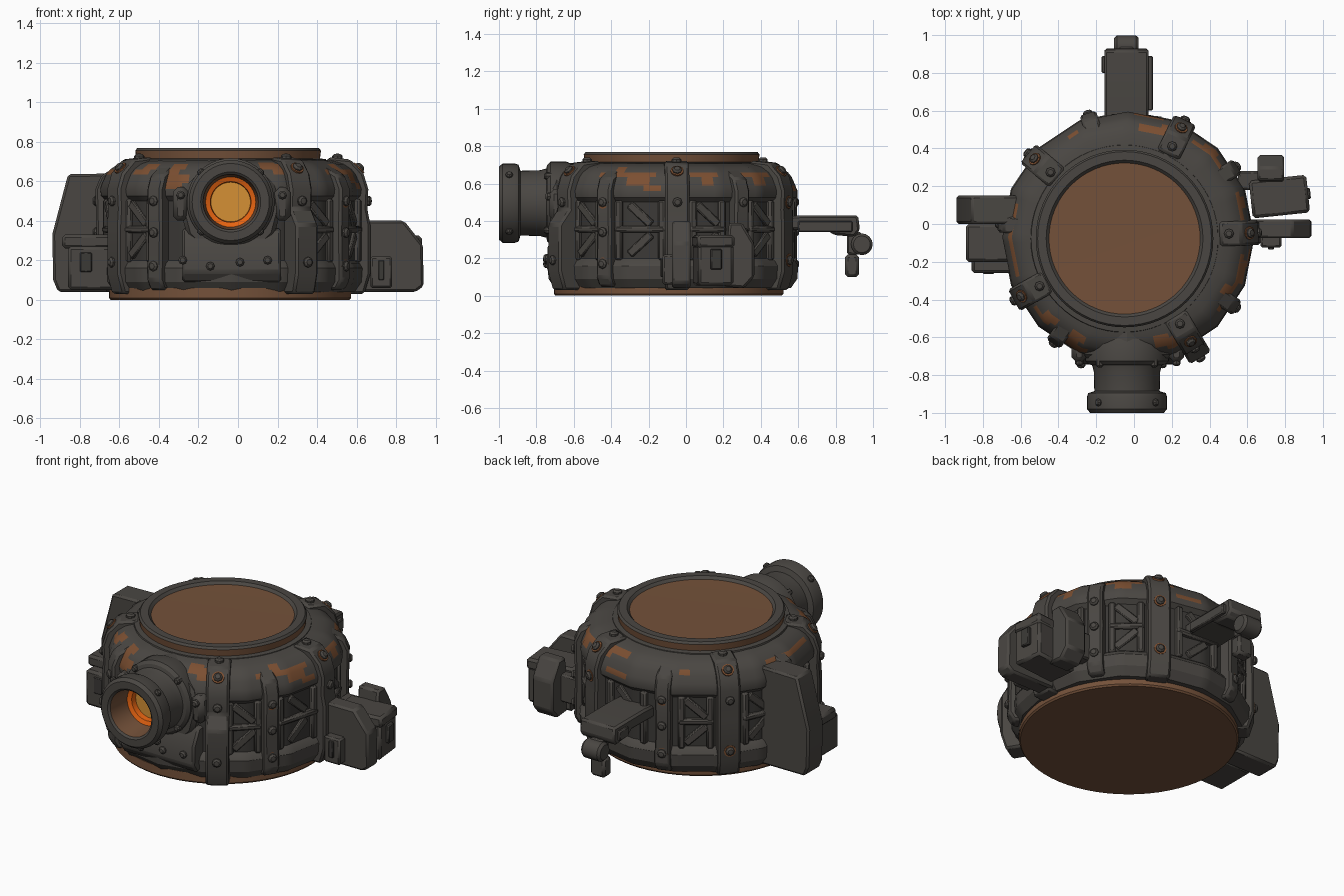
import bpy, bmesh, math
from math import cos, sin, pi, radians
from mathutils import Vector, Matrix

if "Cube" in bpy.data.objects:
    bpy.data.objects.remove(bpy.data.objects["Cube"])
CENTRE = Vector((-0.032, -0.07, 0))
made = []


def material(name, rgb):
    m = bpy.data.materials.new(name)
    m.use_nodes = True
    m.diffuse_color = (*rgb, 1)
    m.node_tree.nodes["Principled BSDF"].inputs["Base Color"].default_value = (*rgb, 1)
    return m


IRON = material("dark iron", (0.068, 0.062, 0.055))
SHADE = material("darker iron", (0.044, 0.041, 0.037))
RUST = material("rust brown", (0.175, 0.083, 0.042))
EDGE = material("bright rust", (0.2, 0.078, 0.031))
ORANGE = material("glow orange", (0.85, 0.135, 0.006))
AMBER = material("glow amber", (0.66, 0.28, 0.035))


def finish(name, bm, mats, matrix, bevel=0):
    bmesh.ops.remove_doubles(bm, verts=bm.verts, dist=1e-5)
    bmesh.ops.recalc_face_normals(bm, faces=bm.faces)
    me = bpy.data.meshes.new(name)
    bm.to_mesh(me)
    bm.free()
    for m in mats:
        me.materials.append(m)
    ob = bpy.data.objects.new(name, me)
    ob.matrix_world = matrix
    bpy.context.collection.objects.link(ob)
    if bevel:
        mod = ob.modifiers.new("bevel", "BEVEL")
        mod.width, mod.segments, mod.limit_method = bevel, 1, "ANGLE"
    made.append(ob)
    return ob


def lathe(name, pts, mats, matrix, segs=48, bands=None, sides=0, worn=()):
    """Spin (radius, height) points; bands: material per step, sides: flattened to a polygon,
    worn: (step, from, to) arcs in degrees that take the second material."""
    bm = bmesh.new()
    rings = []
    for i in range(segs):
        a = 2 * pi * i / segs
        k = 1
        if sides:
            step = 2 * pi / sides
            k = cos(step / 2) / cos(a % step - step / 2)
        rings.append([bm.verts.new((r * k * cos(a), r * k * sin(a), z)) for r, z in pts])
    for i in range(segs):
        p, q = rings[i], rings[(i + 1) % segs]
        deg = 360 * (i + 0.5) / segs
        for j in range(len(pts) - 1):
            f = bm.faces.new((p[j], q[j], q[j + 1], p[j + 1]))
            f.material_index = bands[j] if bands else 0
            if any(s == j and lo < deg < hi for s, lo, hi in worn):
                f.material_index = 1
    bmesh.ops.dissolve_degenerate(bm, edges=bm.edges, dist=1e-5)
    return finish(name, bm, mats, matrix)


def prism(name, pts, width, loc=CENTRE, angle=0, mat=IRON, bevel=0.012):
    """Upright outline of (outward, height) points, given a thickness and turned to face an angle."""
    bm = bmesh.new()
    f = bm.faces.new([bm.verts.new((u, -width / 2, z)) for u, z in pts])
    ext = bmesh.ops.extrude_face_region(bm, geom=[f])
    moved = [v for v in ext["geom"] if isinstance(v, bmesh.types.BMVert)]
    bmesh.ops.translate(bm, verts=moved, vec=(0, width, 0))
    mtx = Matrix.Translation(loc) @ Matrix.Rotation(radians(angle), 4, "Z")
    return finish(name, bm, [mat], mtx, bevel)


def block(name, matrix, size, mat=IRON, bevel=0.01):
    bm = bmesh.new()
    bmesh.ops.create_cube(bm, size=1, matrix=Matrix.Diagonal((*size, 1)))
    return finish(name, bm, [mat], matrix, bevel)


def box(name, lo, hi, mat=IRON, bevel=0.01):
    lo, hi = Vector(lo), Vector(hi)
    return block(name, Matrix.Translation((lo + hi) / 2), hi - lo, mat, bevel)


def on_wall(angle, r, side, z, tilt=0):
    """Frame on the wall: x outward, y along the wall, z up."""
    return (Matrix.Translation(CENTRE) @ Matrix.Rotation(radians(angle), 4, "Z")
            @ Matrix.Translation((r, side, z)) @ Matrix.Rotation(radians(tilt), 4, "X"))


def bolt(loc, direction, r=0.026, washer=False):
    turn = Vector(direction).to_track_quat("Z", "Y").to_matrix().to_4x4()
    mtx = Matrix.Translation(loc) @ turn
    lathe("bolt", [(0, -0.02), (r, -0.02), (r, 0.01), (r * 0.6, 0.02), (0, 0.022)], [IRON], mtx, 8)
    if washer:
        lathe("rusty_washer", [(0, -0.01), (r * 1.35, -0.01), (r * 1.35, 0.003), (0, 0.003)], [EDGE], mtx, 12)


def wall_bolt(angle, r, z, slope=0, washer=False):
    a = radians(angle)
    out = Vector((cos(a), sin(a), 0))
    bolt(CENTRE + out * r + Vector((0, 0, z)), out * cos(slope) + Vector((0, 0, sin(slope))), washer=washer)


# Drum: rusty foot plate, iron shell with shallow recessed wall, top hatch ring
lathe("base_plate", [(0, 0), (0.605, 0), (0.613, 0.01), (0.613, 0.06), (0, 0.06)], [RUST],
      Matrix.Translation((-0.04, -0.093, 0)), 64)
shell = [(0.5, 0.04), (0.63, 0.04), (0.665, 0.09), (0.67, 0.16), (0.655, 0.185), (0.635, 0.2), (0.635, 0.5),
         (0.66, 0.525), (0.665, 0.56), (0.655, 0.59), (0.635, 0.635), (0.615, 0.66), (0.575, 0.687),
         (0.55, 0.695), (0.5, 0.708), (0.4, 0.71)]
streaks = ((8, 240, 247), (9, 238, 250), (10, 236, 246), (11, 240, 248), (12, 284, 292), (11, 284, 300),
           (10, 290, 297), (10, 322, 352), (11, 328, 336), (9, 338, 349), (10, 9, 22), (9, 14, 20),
           (10, 36, 56), (9, 42, 50), (11, 68, 84), (10, 70, 74), (10, 116, 122), (10, 162, 200),
           (9, 168, 176), (10, 216, 228), (11, 222, 232), (8, 345, 355), (8, 74, 88), (3, 250, 262))
lathe("drum_shell", shell, [IRON, EDGE, SHADE], Matrix.Translation(CENTRE), 128,
      [0, 0, 0, 0, 0, 2] + [0] * 9, 16, streaks)
lathe("hatch_ring", [(0.5, 0.69), (0.495, 0.712), (0.465, 0.715), (0.47, 0.755), (0.46, 0.768),
                     (0.415, 0.768), (0.4, 0.752), (0, 0.75)],
      [IRON, RUST], Matrix.Translation((-0.05, -0.077, 0)), 64, [0, 0, 1, 0, 0, 0, 1])

# Clamps folded over the shoulder, with a thicker foot
for ang, foot in ((2, 0.70), (64, 0.69), (140, 0.69), (209, 0.69), (301, 0.745)):
    prism("shoulder_clamp", [(0.48, 0.69), (0.49, 0.722), (0.6, 0.71), (0.665, 0.64), (0.69, 0.56),
                             (0.685, 0.46), (foot, 0.38), (foot, 0.13), (foot - 0.03, 0.03),
                             (0.58, 0.03), (0.58, 0.6)], 0.13, angle=ang)
    wall_bolt(ang, 0.535, 0.718, pi / 2)
    wall_bolt(ang, 0.645, 0.668, pi / 4, True)
    wall_bolt(ang, 0.688, 0.5, 0, ang == 64)
    wall_bolt(ang, foot, 0.19, 0, ang in (64, 140))

# Plain ribs with three bolts each
for ang in (33, 108, 174, 235, 327):
    prism("wall_rib", [(0.57, 0.05), (0.66, 0.05), (0.69, 0.1), (0.685, 0.35), (0.69, 0.56),
                       (0.66, 0.63), (0.57, 0.68)], 0.09, angle=ang)
    for z in (0.17, 0.34, 0.5):
        wall_bolt(ang, 0.685, z, 0, ang in (108, 327) and z != 0.34)

# Recessed bays: cross bar, side posts and a slanted brace in each half
for ang in (17, 48, 86, 124, 157, 191, 222, 314, 344):
    w = 0.28 if ang in (86, 344) else 0.2
    block("bay_crossbar", on_wall(ang, 0.63, 0, 0.355), (0.04, w, 0.035))
    for side in (-1, 1):
        block("bay_post", on_wall(ang, 0.625, side * (w / 2 - 0.02), 0.35), (0.04, 0.04, 0.32))
    for z, tilt in ((0.275, -48), (0.435, 48)):
        block("bay_brace", on_wall(ang, 0.62, 0, z, tilt), (0.045, 0.045, 0.16), bevel=0.006)

# Front porthole: flange, barrel, rim and glowing lens (local z points to the front)
MID = Vector((-0.037, 0, 0.495))
facing = Matrix.Translation(MID) @ Matrix.Rotation(pi / 2, 4, "X")
barrel = [(0.19, 0.5), (0.205, 0.6), (0.222, 0.64), (0.222, 0.725), (0.205, 0.742), (0.185, 0.747),
          (0.176, 0.78), (0.173, 0.885), (0.205, 0.895), (0.212, 0.915), (0.212, 0.98), (0.195, 1.0),
          (0.152, 1.0), (0.14, 0.99), (0.127, 0.845), (0.103, 0.835), (0.1, 0.8), (0, 0.8)]
lathe("porthole", barrel, [IRON, RUST, ORANGE, AMBER], facing, 40, [0] * 13 + [1, 2, 2, 3])
for i in range(4):
    a = radians(45 + 90 * i)
    d = Vector((cos(a), 0, sin(a)))
    bolt(MID + d * 0.205 + Vector((0, -0.738, 0)), (0, -1, 0), 0.02)
    bolt(MID + d * 0.208 + Vector((0, -0.945, 0)), d, 0.02)

# Apron under the porthole, collar below the flange, side lugs
prism("front_apron", [(0.5, 0.1), (0.64, 0.09), (0.675, 0.14), (0.67, 0.26), (0.62, 0.36), (0.5, 0.36)], 0.5, angle=270)
lathe("flange_collar", [(0, 0.5), (0.255, 0.5), (0.255, 0.69), (0.235, 0.715), (0, 0.715)], [IRON],
      Matrix.Translation((0, 0, -0.04)) @ facing, 12)
for side in (-0.29, 0.225):
    box("flange_lug", (side - 0.04, -0.73, 0.4), (side + 0.04, -0.6, 0.57), bevel=0.025)
    bolt((side, -0.73, 0.53), (0, -1, 0), 0.022)
for x, z in ((-0.28, 0.2), (-0.14, 0.17), (0.01, 0.19), (0.15, 0.2)):
    bolt((x, -0.742, z), (0, -1, 0), 0.022)

# Right-hand fin and its box (-x)
prism("right_fin", [(0.6, 0.04), (0.91, 0.04), (0.935, 0.1), (0.94, 0.33), (0.86, 0.635), (0.6, 0.64)],
      0.15, (0, 0.075, 0), 180)
box("right_box", (-0.86, -0.26, 0.05), (-0.6, 0.0, 0.27), bevel=0.015)
box("right_box_lid", (-0.89, -0.2, 0.26), (-0.62, 0.0, 0.33), bevel=0.015)
box("right_box_latch", (-0.8, -0.265, 0.14), (-0.74, -0.25, 0.24), SHADE, 0.005)

# Left-hand fin, supply box and rear flap (+x)
prism("left_fin", [(0.6, 0.04), (0.9, 0.04), (0.94, 0.07), (0.935, 0.28), (0.84, 0.4), (0.6, 0.4)],
      0.1, (0, -0.025, 0))
box("left_pouch", (0.67, -0.125, 0.06), (0.78, -0.06, 0.22))
box("left_pouch_latch", (0.71, -0.135, 0.1), (0.74, -0.12, 0.2), SHADE, 0.004)
turned = Matrix.Translation((0.77, 0.145, 0.165)) @ Matrix.Rotation(radians(6), 4, "Z")
block("supply_box", turned, (0.29, 0.19, 0.22), bevel=0.015)
block("supply_box_lid", turned @ Matrix.Translation((0, 0, 0.125)), (0.305, 0.2, 0.07), bevel=0.015)
block("supply_box_latch", turned @ Matrix.Translation((0.15, 0, 0.03)), (0.03, 0.06, 0.11), SHADE, 0.006)
prism("rear_flap", [(0.2, 0.05), (0.31, 0.04), (0.365, 0.1), (0.365, 0.28), (0.3, 0.39), (0.23, 0.39)],
      0.14, (0.725, 0, 0), 90)
box("flap_bracket", (0.55, 0.18, 0.13), (0.7, 0.28, 0.3))

# Rear boom with hanging knob
prism("rear_boom", [(0.5, 0.35), (0.5, 0.42), (0.62, 0.43), (0.92, 0.43), (0.93, 0.35), (0.9, 0.315),
                    (0.79, 0.325), (0.75, 0.355)], 0.235, (-0.04, 0, 0), 90)
for x in (-0.157, 0.085):
    box("boom_lug", (x - 0.015, 0.6 if x > 0 else 0.8, 0.34), (x + 0.015, 0.89, 0.4), bevel=0.006)
across = Matrix.Translation((-0.04, 0.94, 0.275)) @ Matrix.Rotation(pi / 2, 4, "Y")
lathe("boom_knob", [(0, -0.065), (0.045, -0.065), (0.058, -0.05), (0.058, 0.05), (0.045, 0.065), (0, 0.065)],
      [IRON], across, 16)
box("knob_link", (-0.08, 0.86, 0.22), (0.0, 0.94, 0.34))
box("hanging_weight", (-0.09, 0.85, 0.1), (0.01, 0.925, 0.22), bevel=0.015)

# Smooth the round parts, keep edges crisp
bpy.ops.object.select_all(action="DESELECT")
for ob in made:
    ob.select_set(True)
bpy.context.view_layer.objects.active = made[0]
bpy.ops.object.shade_smooth_by_angle(angle=radians(28))
